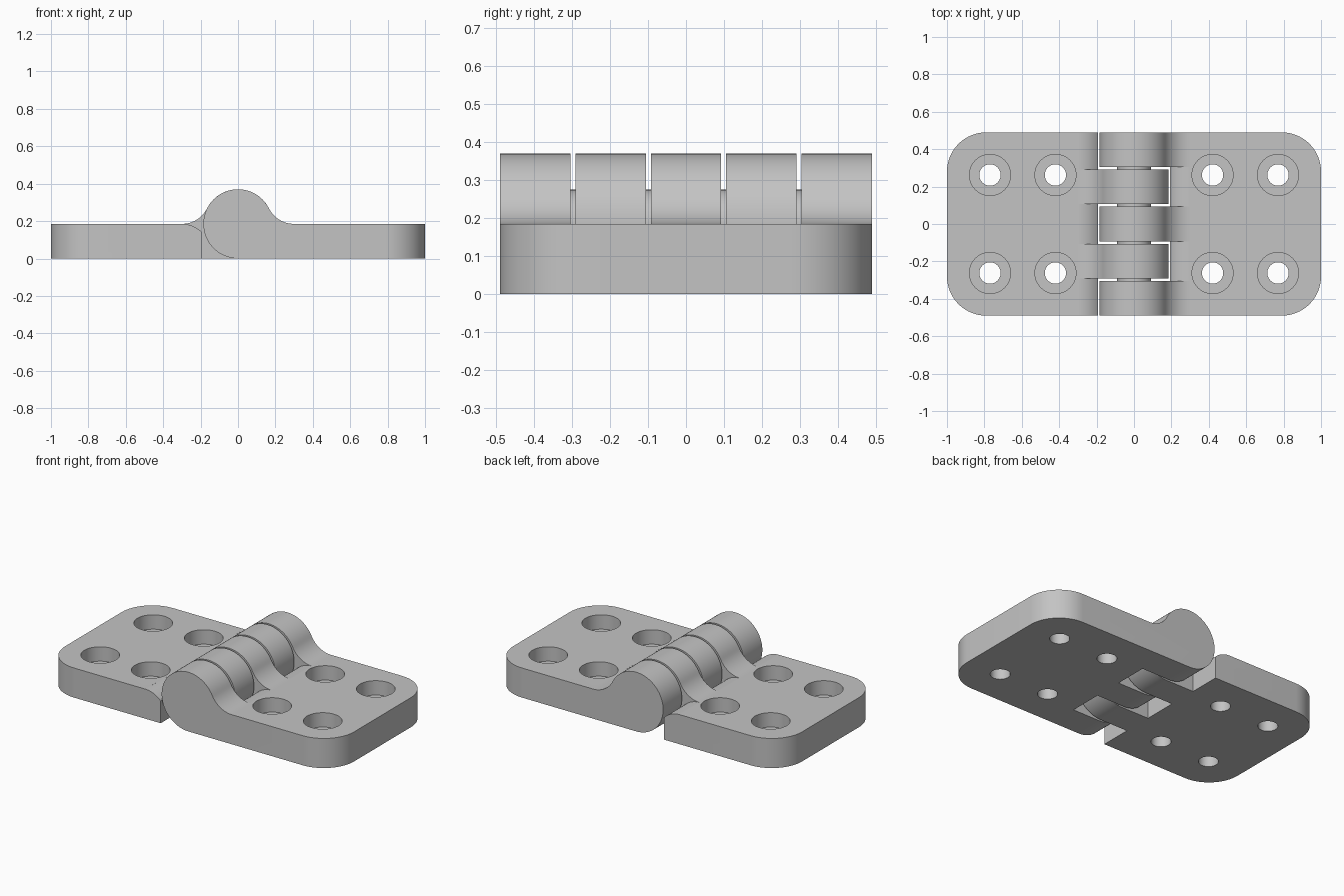
import bpy, bmesh
from math import sin, cos, atan2, acos, pi

cube = bpy.data.objects.get("Cube")
if cube:
    bpy.data.objects.remove(cube, do_unlink=True)

R = 0.185                             # knuckle radius, also plate thickness
HALF = 0.49                           # half width of the hinge
GAP = 0.013                           # gap between knuckles
WIDTH = (2 * HALF - 4 * GAP) / 5      # knuckle width
FX = 0.3                              # where the fillet meets the plate
FR = (FX * FX - R * R) / (2 * R)      # fillet radius
WALL = 0.192                          # pocket wall distance from the axis
PIN_R = 0.09

grey = bpy.data.materials.new("Grey metal")
grey.use_nodes = True
colour = (0.55, 0.55, 0.55, 1)
grey.diffuse_color = colour
grey.node_tree.nodes["Principled BSDF"].inputs["Base Color"].default_value = colour


def arc(cx, cz, r, a, b, n):
    return [(cx + r * cos(a + (b - a) * i / n), cz + r * sin(a + (b - a) * i / n))
            for i in range(n + 1)]


def prism(bm, profile, y0, y1, side):
    """Extrude an x-z profile along y, mirrored by side."""
    face = bm.faces.new([bm.verts.new((x * side, y0, z)) for x, z in profile])
    out = bmesh.ops.extrude_face_region(bm, geom=[face])["geom"]
    bmesh.ops.translate(bm, vec=(0, y1 - y0, 0),
                        verts=[v for v in out if isinstance(v, bmesh.types.BMVert)])


def cylinder(bm, x, y, r, z0, z1):
    verts = bmesh.ops.create_cone(bm, cap_ends=True, segments=48, radius1=r,
                                  radius2=r, depth=z1 - z0)["verts"]
    bmesh.ops.translate(bm, vec=(x, y, (z0 + z1) / 2), verts=verts)


def finish(bm, name):
    bmesh.ops.recalc_face_normals(bm, faces=bm.faces)
    mesh = bpy.data.meshes.new(name)
    bm.to_mesh(mesh)
    bm.free()
    mesh.materials.append(grey)
    obj = bpy.data.objects.new(name, mesh)
    bpy.context.collection.objects.link(obj)
    return obj


def select(obj):
    bpy.ops.object.select_all(action='DESELECT')
    obj.select_set(True)
    bpy.context.view_layer.objects.active = obj


def smooth(obj):
    select(obj)
    bpy.ops.object.shade_smooth_by_angle(angle=pi / 6)


def cut(obj, bm):
    cutter = finish(bm, "cutter")
    cutter.hide_render = True
    mod = obj.modifiers.new("cut", 'BOOLEAN')
    mod.operation = 'DIFFERENCE'
    mod.solver = 'EXACT'
    mod.object = cutter
    select(obj)
    bpy.ops.object.modifier_apply(modifier=mod.name)
    bpy.data.objects.remove(cutter, do_unlink=True)


def leaf(name, side, pockets):
    # plate, fillet and knuckle as one profile
    tangent = atan2(FR, FX)
    profile = [(1, 0), (1, R)]
    profile += arc(FX, R + FR, FR, -pi / 2, -pi + tangent, 14)
    profile += arc(0, R, R, tangent, 1.5 * pi, 52)[1:]
    bm = bmesh.new()
    prism(bm, profile, -HALF, HALF, side)
    # rounded outer corners
    corners = [e for e in bm.edges if all(abs(v.co.x) > 0.99 for v in e.verts)
               and abs(e.verts[0].co.z - e.verts[1].co.z) > 0.1]
    bmesh.ops.bevel(bm, geom=corners, offset=0.21, segments=16, profile=0.5,
                    affect='EDGES')
    obj = finish(bm, name)

    # pockets for the other leaf's knuckles, with a rounded clearance edge
    bm = bmesh.new()
    edge = arc(FX, R - FR, FR, pi - acos((FX - WALL) / FR), pi / 2 + 0.02, 12)
    shape = [(WALL, -0.1)] + edge + [(edge[-1][0], 0.5), (-0.3, 0.5), (-0.3, -0.1)]
    for i in pockets:
        y = -HALF + i * (WIDTH + GAP)
        low = y - (0.1 if i == 0 else GAP)
        high = y + WIDTH + (0.1 if i == 4 else GAP)
        prism(bm, shape, low, high, side)
    cut(obj, bm)

    # counterbored screw holes
    for radius, bottom in ((0.11, R - 0.09), (0.057, -0.1)):
        bm = bmesh.new()
        for x in (0.42, 0.77):
            for y in (-0.262, 0.262):
                cylinder(bm, x * side, y, radius, bottom, 0.4)
        cut(obj, bm)
    smooth(obj)


leaf("left_leaf", 1, (1, 3))
leaf("right_leaf", -1, (0, 2, 4))

# hinge pin hidden inside the knuckles
bm = bmesh.new()
prism(bm, arc(0, R, PIN_R, 0, 2 * pi, 40)[:-1], -0.45, 0.45, 1)
smooth(finish(bm, "hinge_pin"))
